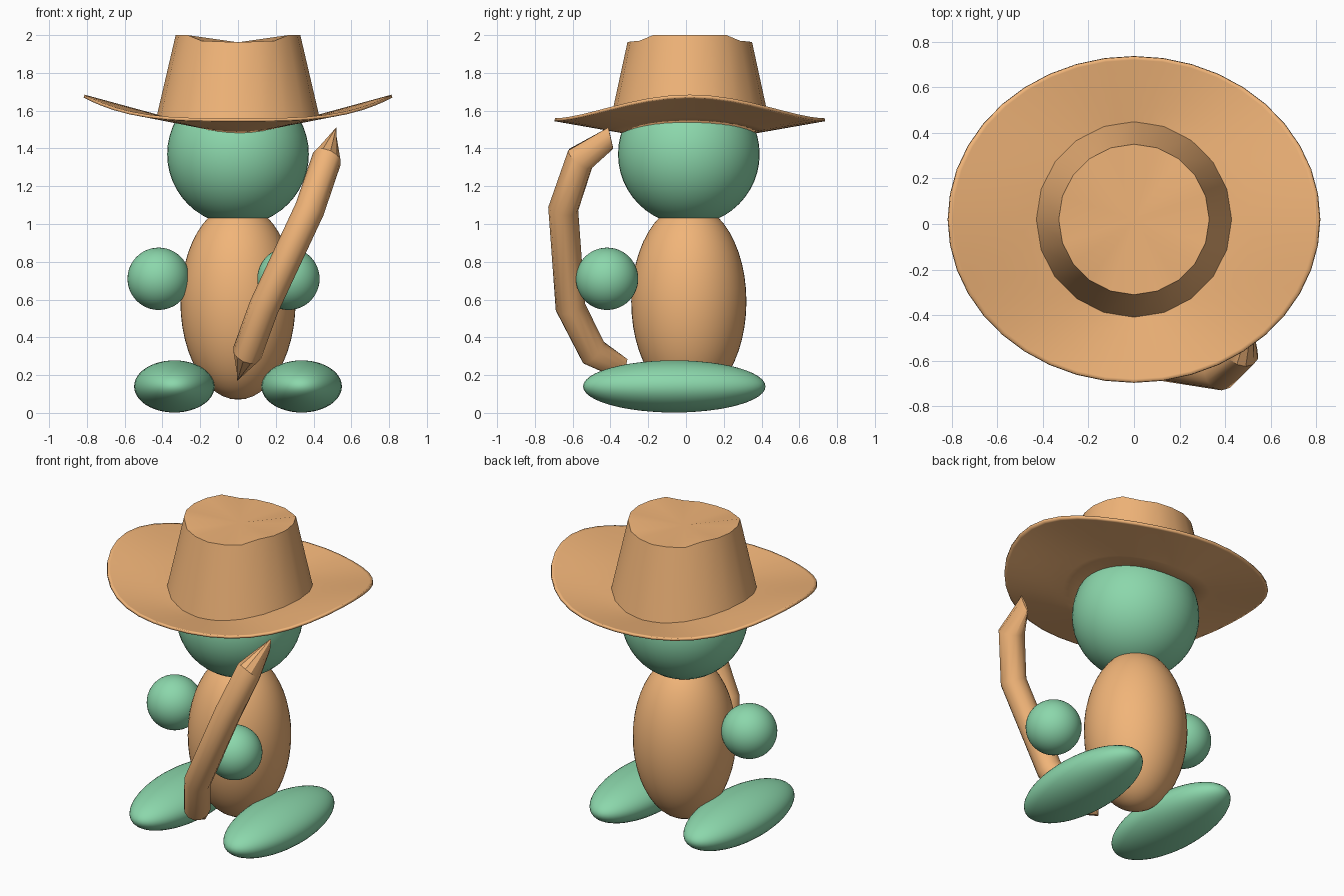
import bpy, bmesh, math
from mathutils import Vector

if "Cube" in bpy.data.objects:
    bpy.data.objects.remove(bpy.data.objects["Cube"])

CY = 0.02  # y of the figure's axis


def material(name, rgb):
    m = bpy.data.materials.new(name)
    m.diffuse_color = (*rgb, 1)
    m.use_nodes = True
    m.node_tree.nodes["Principled BSDF"].inputs["Base Color"].default_value = m.diffuse_color
    return m


tan = material("tan", (0.88, 0.46, 0.19))
green = material("green", (0.26, 0.68, 0.41))


def ball(name, centre, radii, mat):
    bpy.ops.mesh.primitive_uv_sphere_add(segments=48, ring_count=24, location=centre)
    ob = bpy.context.object
    ob.name = name
    ob.scale = radii
    ob.data.materials.append(mat)
    bpy.ops.object.shade_smooth()
    return ob


def loft(name, rings, mat, angle, caps=(False, False)):
    """Skin a list of equally sized closed rings."""
    bm = bmesh.new()
    loops = [[bm.verts.new(p) for p in ring] for ring in rings]
    n = len(loops[0])
    for a, b in zip(loops, loops[1:]):
        for i in range(n):
            j = (i + 1) % n
            bm.faces.new((a[i], a[j], b[j], b[i]))
    for cap, loop in zip(caps, (loops[0], loops[-1])):
        if cap:
            c = bm.verts.new(cap) if cap is not True else None
            if c is None:
                bm.faces.new(loop)
            else:
                for i in range(n):
                    bm.faces.new((loop[i], loop[(i + 1) % n], c))
    bmesh.ops.recalc_face_normals(bm, faces=bm.faces)
    me = bpy.data.meshes.new(name)
    bm.to_mesh(me)
    bm.free()
    ob = bpy.data.objects.new(name, me)
    bpy.context.collection.objects.link(ob)
    me.materials.append(mat)
    bpy.ops.object.select_all(action='DESELECT')
    ob.select_set(True)
    bpy.context.view_layer.objects.active = ob
    bpy.ops.object.shade_smooth_by_angle(angle=math.radians(angle))
    return ob


# Body, head, hands and feet
ball("body", (0, CY - 0.005, 0.589), (0.305, 0.305, 0.519), tan)
ball("head", (0, CY - 0.005, 1.37), (0.375, 0.375, 0.375), green)
ball("left_hand", (-0.42, -0.05, 0.71), (0.165, 0.165, 0.165), green)
ball("right_hand", (0.267, -0.418, 0.71), (0.165, 0.165, 0.165), green)
for side, s in (("left", -1), ("right", 1)):
    ball(side + "_foot", (s * 0.337, -0.062, 0.14), (0.213, 0.483, 0.138), green)


# Hat brim: f = 0 at the crown, 1 at the rim; the sides sweep up
def brim_point(f, a):
    c = abs(math.cos(a))
    rx, ry = 0.43 + 0.385 * f, 0.43 + 0.285 * f
    inner = 1.502 + 0.07 * c ** 2
    outer = 1.552 + 0.125 * c ** 3.5
    return Vector((rx * math.cos(a), CY + ry * math.sin(a), inner + (outer - inner) * f))


def turn(n):
    return [2 * math.pi * i / n for i in range(n)]


brim = loft("hat_brim", [[brim_point(f, a) for a in turn(40)]
                         for f in (-0.45, 0, 0.25, 0.5, 0.75, 0.95, 1)], tan, 60)
solid = brim.modifiers.new("thickness", 'SOLIDIFY')
solid.thickness = 0.016
solid.offset = 0

# Hat crown: 20-sided tapered wall, top dipping at front and back
crown_base = [brim_point(0, a) for a in turn(20)]
crown_top = []
for a in turn(20):
    x, y = 0.33 * math.cos(a), 0.33 * math.sin(a)
    z = 2.0 if abs(x) > 0.22 else 1.962 + 0.04 * abs(x)
    crown_top.append(Vector((x, CY + y, z)))
loft("hat_crown", [crown_base, crown_top], tan, 30,
     caps=(False, Vector((0, CY, 1.962))))

# Curved stick held in front, its ends flattened to blades
path = [Vector(p) for p in (
    (0.008, -0.322, 0.227), (0.05, -0.49, 0.32), (0.137, -0.612, 0.56),
    (0.38, -0.65, 1.08), (0.47, -0.56, 1.345), (0.505, -0.398, 1.455))]
blades = {0: Vector((0.025, 0.025, 0.125)), 5: Vector((0.03, -0.025, 0.11))}
u = (path[3] - path[2]).cross(Vector((0, 1, 0))).normalized()
rings = []
for k, p in enumerate(path):
    before = (p - path[k - 1]).normalized() if k else Vector()
    after = (path[k + 1] - p).normalized() if k < 5 else Vector()
    t = (before + after).normalized()
    v = t.cross(u).normalized()
    ru = rv = 0.08
    if k in blades:
        b = blades[k].normalized()
        v = b if b.dot(v) > 0 else -b
        ru, rv = 0.008, 0.06
    rings.append([p + u * ru * math.cos(a) + v * rv * math.sin(a) for a in turn(12)])
loft("curved_stick", rings, tan, 32, caps=(True, True))
